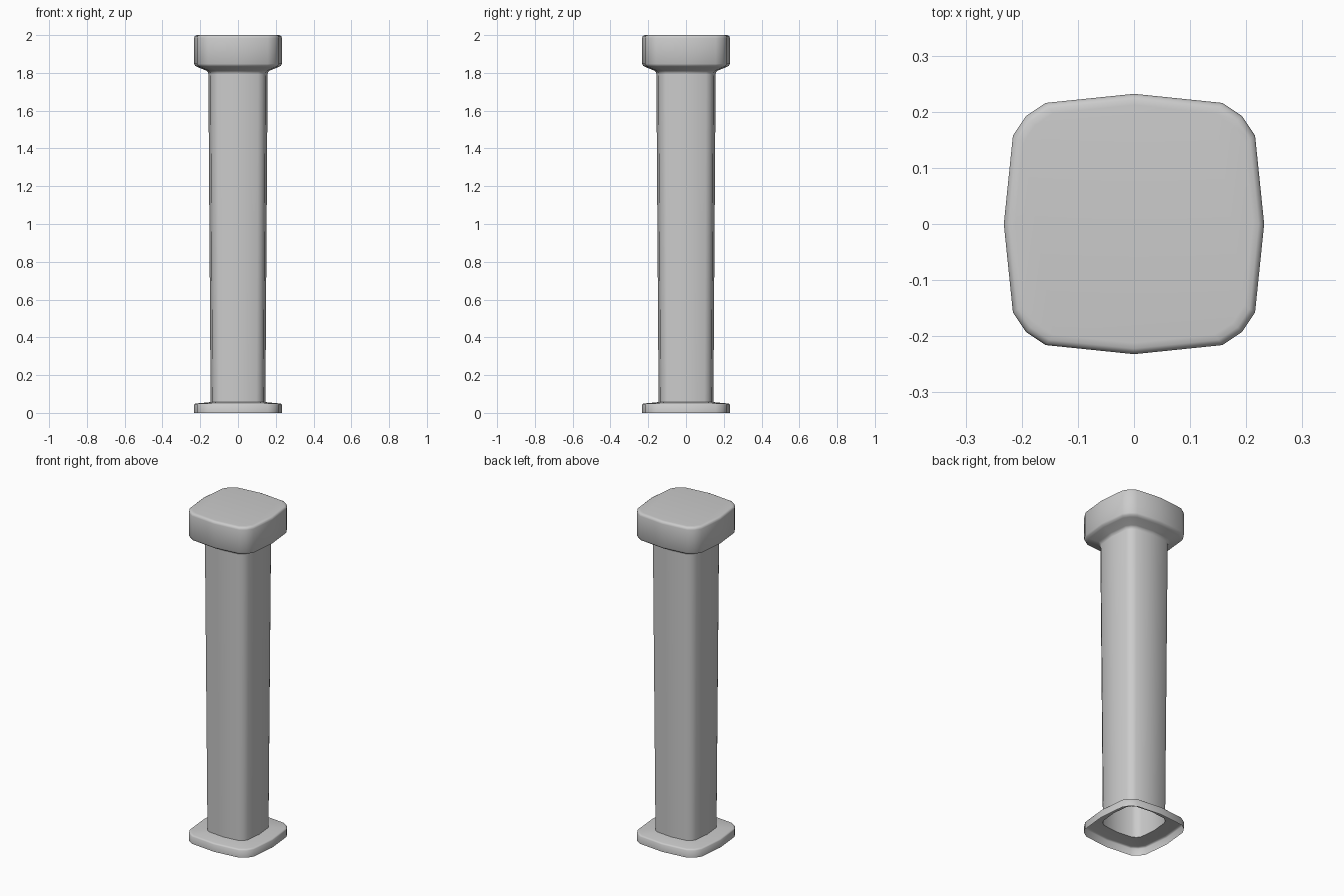
import bpy, bmesh
from math import radians

cube = bpy.data.objects.get("Cube")
if cube:
    bpy.data.objects.remove(cube, do_unlink=True)

stone = bpy.data.materials.new("grey_stone")
stone.use_nodes = True
stone.diffuse_color = (0.6, 0.6, 0.6, 1)
stone.node_tree.nodes["Principled BSDF"].inputs["Base Color"].default_value = stone.diffuse_color

# One quarter of the bulging rounded square, for a half width of 1
QUARTER = [(1, 0), (0.93, 0.68), (0.83, 0.83), (0.68, 0.93)]


def section():
    points = []
    quarter = QUARTER
    for _ in range(4):
        points += quarter
        quarter = [(-y, x) for x, y in quarter]
    return points


def loft(name, profile, cap_top=False):
    """Skin the section through (half width, height) pairs."""
    bm = bmesh.new()
    rings = [[bm.verts.new((x * r, y * r, z)) for x, y in section()] for r, z in profile]
    for low, high in zip(rings, rings[1:]):
        for i in range(len(low)):
            j = (i + 1) % len(low)
            bm.faces.new((low[i], low[j], high[j], high[i]))
    if cap_top:
        bm.faces.new(rings[-1])
    mesh = bpy.data.meshes.new(name)
    bm.to_mesh(mesh)
    bm.free()
    mesh.materials.append(stone)
    obj = bpy.data.objects.new(name, mesh)
    bpy.context.collection.objects.link(obj)
    bpy.ops.object.select_all(action="DESELECT")
    obj.select_set(True)
    bpy.context.view_layer.objects.active = obj
    bpy.ops.object.shade_smooth_by_angle(angle=radians(50))
    return obj


# Hollow foot, open underneath
loft("base_flange", [(0.232, 0), (0.232, 0.043), (0.228, 0.048), (0.220, 0.050), (0.145, 0.057)])
# Shaft, slightly wider at the top
loft("shaft", [(0.145, 0.057), (0.157, 1.795)])
# Flared head with softened edges
loft("capital", [(0.157, 1.795), (0.159, 1.805), (0.168, 1.812), (0.215, 1.831),
                 (0.227, 1.838), (0.232, 1.848), (0.232, 1.985), (0.229, 1.995),
                 (0.222, 1.999), (0.212, 2.0)], cap_top=True)
